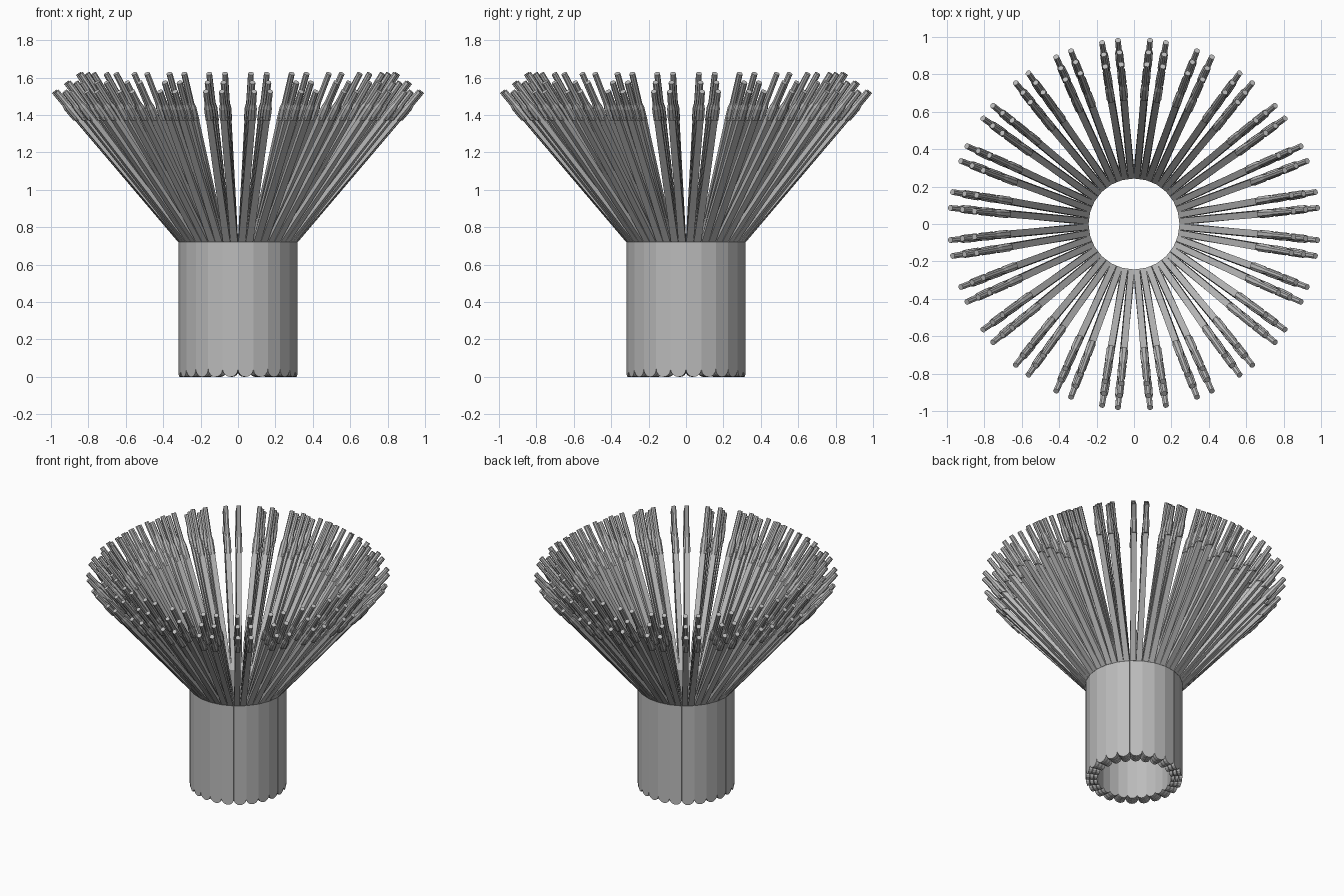
import bpy, bmesh, math
from mathutils import Vector, Matrix

cube = bpy.data.objects.get("Cube")
if cube:
    bpy.data.objects.remove(cube)

COUNT = 24
TOP = 0.72          # top of the collar
GRIP = 1.37         # start of the thicker sleeves
# per layer: collar radius, tip radius, tip height
LAYERS = {"outer": (0.305, 0.985, 1.526),
          "middle": (0.279, 0.92, 1.575),
          "inner": (0.253, 0.855, 1.622)}

grey = bpy.data.materials.new("plain grey")
grey.use_nodes = True
grey.diffuse_color = (0.5, 0.5, 0.5, 1)
grey.node_tree.nodes["Principled BSDF"].inputs["Base Color"].default_value = (0.5, 0.5, 0.5, 1)


def ring(bm, centre, u, v, sides):
    """Polygon ring around centre with half-axes u and v."""
    verts = []
    for i in range(sides):
        a = 2 * math.pi * (i + 0.5) / sides
        k = 1 / math.cos(math.pi / sides) if sides == 4 else 1
        verts.append(bm.verts.new(centre + k * (u * math.cos(a) + v * math.sin(a))))
    return verts


def loft(bm, rings):
    """Skin successive rings and cap both ends."""
    n = len(rings[0])
    for lo, hi in zip(rings, rings[1:]):
        for i in range(n):
            j = (i + 1) % n
            bm.faces.new((lo[i], lo[j], hi[j], hi[i]))
    bm.faces.new(rings[0][::-1])
    bm.faces.new(rings[-1])


def add_strip(bm, radius):
    """Flat strip with a rounded lower end, facing along +x."""
    half = radius * math.tan(math.pi / COUNT) * 1.03
    profile = [(half, TOP), (-half, TOP)]
    for i in range(9):
        a = math.pi * (1 + i / 8)
        profile.append((half * math.cos(a), half * (1 + math.sin(a))))
    rings = [[bm.verts.new((radius + t, y, z)) for y, z in profile]
             for t in (-0.011, 0.011)]
    loft(bm, rings)


def add_prong(bm, radius, tip_r, tip_z, side):
    """Slanted shaft, thicker sleeve and slim tip."""
    base = Vector((radius, side * radius * 0.066, TOP))
    tip = Vector((tip_r, side * 0.043, tip_z))
    axis = (tip - base).normalized()
    at = lambda z: base.lerp(tip, (z - TOP) / (tip_z - TOP))
    x, y = Vector((1, 0, 0)), Vector((0, 1, 0))
    across = (y - axis * y.dot(axis)).normalized()
    up = axis.cross(across)
    # shaft
    loft(bm, [ring(bm, base, x * 0.012, y * radius * 0.064, 4),
              ring(bm, at(GRIP + 0.02), x * 0.018, y * 0.018, 4)])
    # sleeve with a level lower edge, narrowing to the round tip
    loft(bm, [ring(bm, at(GRIP), x * 0.03, y * 0.024, 8),
              ring(bm, at(GRIP + 0.07), up * -0.023, across * 0.023, 8),
              ring(bm, at(GRIP + 0.09), up * -0.017, across * 0.017, 8),
              ring(bm, tip, up * -0.016, across * 0.016, 8)])


def build(name, maker):
    """Make one part and repeat it around the axis in a single object."""
    bm = bmesh.new()
    maker(bm)
    source = bm.verts[:] + bm.edges[:] + bm.faces[:]
    for i in range(1, COUNT):
        copy = bmesh.ops.duplicate(bm, geom=source)["geom"]
        verts = [g for g in copy if isinstance(g, bmesh.types.BMVert)]
        bmesh.ops.rotate(bm, verts=verts, cent=(0, 0, 0),
                         matrix=Matrix.Rotation(2 * math.pi * i / COUNT, 3, 'Z'))
    # half a step so that the gaps fall on the axes
    bmesh.ops.rotate(bm, verts=bm.verts[:], cent=(0, 0, 0),
                     matrix=Matrix.Rotation(math.pi / COUNT, 3, 'Z'))
    bmesh.ops.recalc_face_normals(bm, faces=bm.faces[:])
    mesh = bpy.data.meshes.new(name)
    bm.to_mesh(mesh)
    bm.free()
    mesh.materials.append(grey)
    bpy.context.collection.objects.link(bpy.data.objects.new(name, mesh))


def prong_pair(bm, spec):
    for side in (-1, 1):
        add_prong(bm, *spec, side)


for label, spec in LAYERS.items():
    build(label + "_collar_strips", lambda bm: add_strip(bm, spec[0]))
    build(label + "_prongs", lambda bm: prong_pair(bm, spec))
